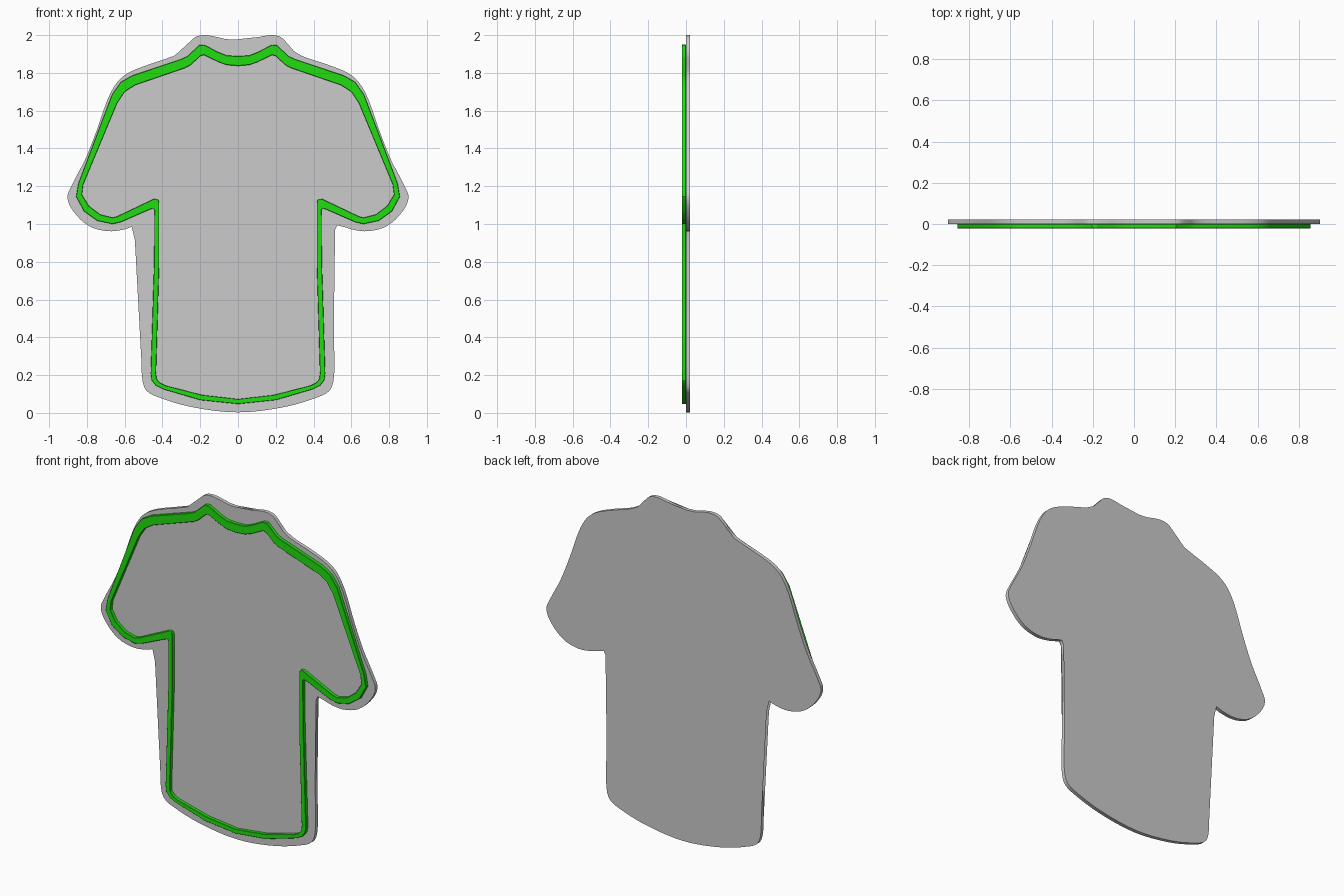
import bpy, bmesh
from mathutils import Vector

if "Cube" in bpy.data.objects:
    bpy.data.objects.remove(bpy.data.objects["Cube"])

# Right-half profiles (x, z), from top centre clockwise to bottom centre
BASE = [(0, 1.976), (.07, 1.98), (.13, 1.994), (.18, 2.0), (.225, 1.99), (.26, 1.957),
        (.295, 1.917), (.35, 1.885), (.47, 1.845), (.58, 1.80), (.64, 1.75), (.69, 1.66),
        (.75, 1.49), (.81, 1.34), (.88, 1.205), (.903, 1.14), (.87, 1.065), (.79, 0.99),
        (.69, .962), (.60, .972), (.55, .99), (.525, .993), (.512, .965), (.506, .85),
        (.504, .6), (.51, .3), (.508, .19), (.49, .125), (.44, .09), (.25, .032), (0, .003)]
OUTER = [(0, 1.889), (.06, 1.892), (.105, 1.91), (.18, 1.949), (.205, 1.947), (.268, 1.888),
         (.30, 1.873), (.56, 1.786), (.62, 1.752), (.667, 1.685), (.845, 1.215), (.857, 1.145),
         (.815, 1.067), (.745, 1.017), (.665, 1.0), (.62, 1.01), (.46, 1.08), (.447, 1.082),
         (.442, 1.07), (.444, .8), (.462, .21), (.458, .175), (.435, .145), (.395, .125),
         (.20, .068), (0, .047)]
INNER = [(0, 1.837), (.06, 1.842), (.105, 1.858), (.18, 1.895), (.20, 1.889), (.25, 1.842),
         (.28, 1.826), (.545, 1.735), (.60, 1.70), (.64, 1.64), (.819, 1.21), (.826, 1.155),
         (.79, 1.096), (.73, 1.05), (.665, 1.034), (.64, 1.04), (.445, 1.133), (.425, 1.133),
         (.417, 1.115), (.417, .8), (.434, .21), (.431, .18), (.415, .16), (.385, .145),
         (.19, .095), (0, .073)]


def mirrored(half):
    return [Vector(p) for p in half] + [Vector((-x, z)) for x, z in half[-2:0:-1]]


def smoothed(pts, steps=4):
    out, n = [], len(pts)
    for i in range(n):
        a, b, c, d = (pts[(i + k) % n] for k in (-1, 0, 1, 2))
        # tangents limited by the segment length avoid overshoot
        seg = (c - b).length
        t1, t2 = (c - a).normalized() * seg, (d - b).normalized() * seg
        for s in range(steps):
            t = s / steps
            out.append(b * (2*t**3 - 3*t*t + 1) + t1 * (t**3 - 2*t*t + t)
                       + c * (3*t*t - 2*t**3) + t2 * (t**3 - t*t))
    return out


def loop(bm, pts, y):
    return [bm.verts.new((p.x, y, p.y)) for p in pts]


def bridge(bm, a, b):
    for i in range(len(a)):
        j = (i + 1) % len(a)
        bm.faces.new((a[i], a[j], b[j], b[i]))


def finish(bm, name):
    bmesh.ops.recalc_face_normals(bm, faces=bm.faces)
    mesh = bpy.data.meshes.new(name)
    bm.to_mesh(mesh)
    bm.free()
    obj = bpy.data.objects.new(name, mesh)
    bpy.context.collection.objects.link(obj)
    bpy.context.view_layer.objects.active = obj
    obj.select_set(True)
    bpy.ops.object.shade_smooth_by_angle(angle=0.5)
    obj.select_set(False)
    return obj


# Grey shirt-shaped backing plate
bm = bmesh.new()
outline = smoothed(mirrored(BASE))
front, back = loop(bm, outline, 0.0), loop(bm, outline, 0.022)
bridge(bm, front, back)
caps = [bm.faces.new(front), bm.faces.new(back)]
bmesh.ops.triangulate(bm, faces=caps)
finish(bm, "shirt_plate")

# Green raised border on the front
bm = bmesh.new()
rings = [loop(bm, mirrored(h), y) for h, y in
         ((OUTER, -.022), (INNER, -.022), (INNER, 0), (OUTER, 0))]
for i in range(4):
    bridge(bm, rings[i], rings[(i + 1) % 4])
border = finish(bm, "shirt_border")
bevel = border.modifiers.new("soft_edges", 'BEVEL')
bevel.width, bevel.segments = 0.002, 1
bevel.limit_method, bevel.angle_limit = 'ANGLE', 1.4
mat = bpy.data.materials.new("green")
mat.diffuse_color = (0.015, 0.72, 0.005, 1)
mat.use_nodes = True
mat.node_tree.nodes["Principled BSDF"].inputs["Base Color"].default_value = mat.diffuse_color
border.data.materials.append(mat)
